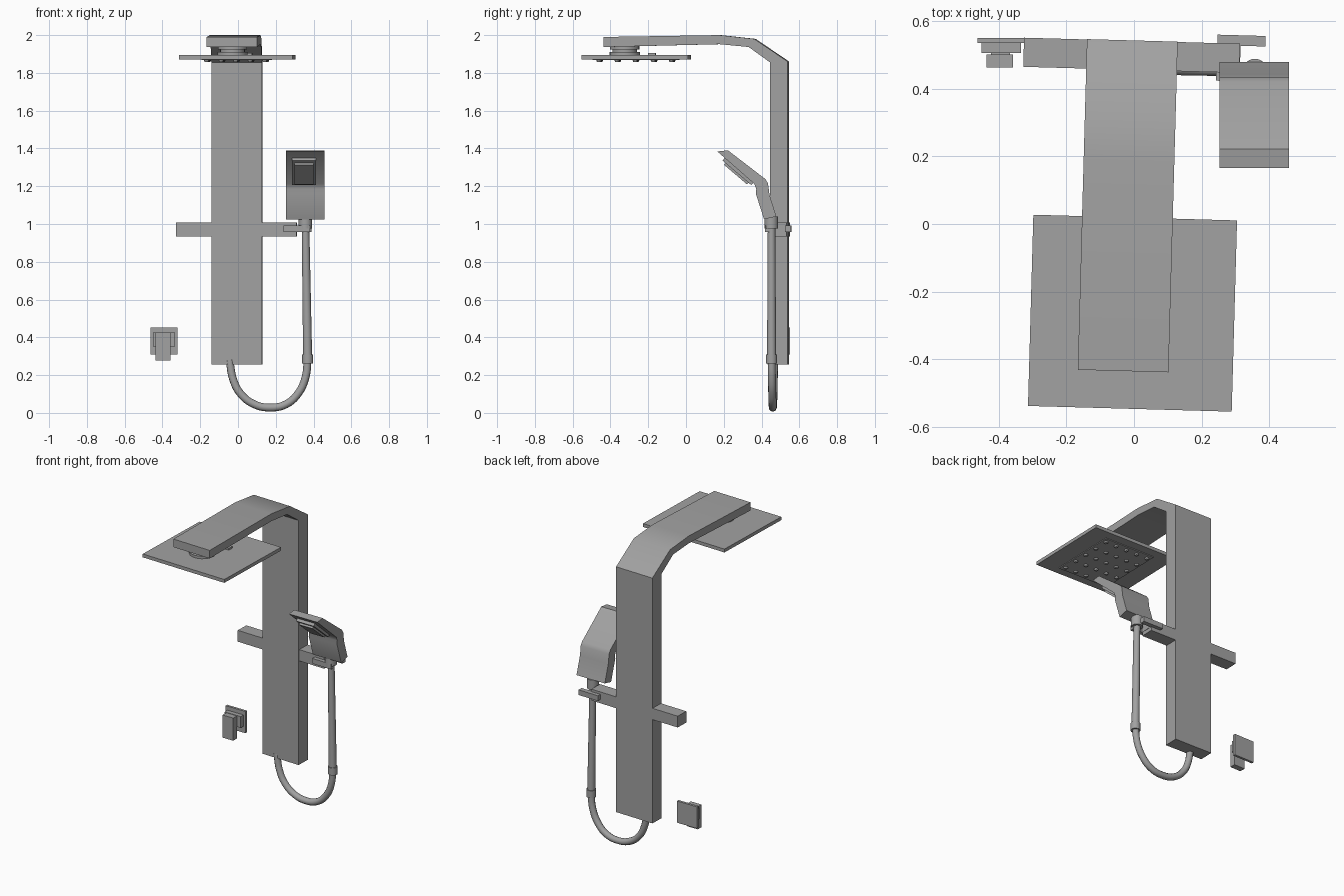
import bpy, bmesh, math
from mathutils import Matrix, Vector

default = bpy.data.objects.get("Cube")
if default:
    bpy.data.objects.remove(default, do_unlink=True)

steel = bpy.data.materials.new("grey_metal")
steel.use_nodes = True
GREY = (0.36, 0.36, 0.36, 1)
steel.diffuse_color = GREY
steel.node_tree.nodes["Principled BSDF"].inputs["Base Color"].default_value = GREY

# The column assembly is turned slightly about the vertical axis
TURN = Matrix.Rotation(math.radians(-1.6), 4, 'Z')
NONE = Matrix.Identity(4)


def finish(name, bm, matrix=NONE, angle=30):
    bmesh.ops.recalc_face_normals(bm, faces=bm.faces)
    mesh = bpy.data.meshes.new(name)
    bm.to_mesh(mesh)
    bm.free()
    mesh.materials.append(steel)
    obj = bpy.data.objects.new(name, mesh)
    bpy.context.collection.objects.link(obj)
    obj.matrix_world = matrix
    smooth(obj, angle)
    return obj


def smooth(obj, angle=30):
    bpy.ops.object.select_all(action='DESELECT')
    obj.select_set(True)
    bpy.context.view_layer.objects.active = obj
    bpy.ops.object.shade_smooth_by_angle(angle=math.radians(angle))


def box(name, x, y, z, matrix=NONE):
    """Box from (low, high) pairs on each axis."""
    bm = bmesh.new()
    size = Matrix.Diagonal((x[1] - x[0], y[1] - y[0], z[1] - z[0], 1))
    centre = Matrix.Translation((sum(x) / 2, sum(y) / 2, sum(z) / 2))
    bmesh.ops.create_cube(bm, size=1, matrix=centre @ size)
    return finish(name, bm, matrix)


def add_tube(bm, x, y, z, r_low, r_high, sides=24):
    bmesh.ops.create_cone(bm, cap_ends=True, segments=sides, radius1=r_low, radius2=r_high,
                          depth=z[1] - z[0], matrix=Matrix.Translation((x, y, sum(z) / 2)))


def tube(name, x, y, z, r_low, r_high=None, matrix=NONE):
    bm = bmesh.new()
    add_tube(bm, x, y, z, r_low, r_high or r_low)
    return finish(name, bm, matrix)


def prism(name, profile, x, matrix=NONE, angle=30):
    """Side profile in (y, z), extruded across x."""
    bm = bmesh.new()
    face = bm.faces.new([bm.verts.new((x[0], y, z)) for y, z in profile])
    new = bmesh.ops.extrude_face_region(bm, geom=[face])["geom"]
    bmesh.ops.translate(bm, vec=(x[1] - x[0], 0, 0),
                        verts=[v for v in new if isinstance(v, bmesh.types.BMVert)])
    return finish(name, bm, matrix, angle)


# Column with bent overhead arm
prism("column_and_arm",
      [(0.449, 0.255), (0.542, 0.255), (0.542, 1.86), (0.365, 1.98), (0.18, 2.0),
       (-0.435, 1.99), (-0.435, 1.937), (0.18, 1.952), (0.335, 1.937), (0.449, 1.855)],
      (-0.154, 0.114), TURN)
box("crossbar", (-0.34, 0.298), (0.455, 0.541), (0.934, 1.008), TURN)

# Overhead shower
box("shower_plate", (-0.298, 0.304), (-0.546, 0.019), (1.872, 1.894), TURN)
box("nozzle_panel", (-0.18, 0.18), (-0.49, -0.04), (1.867, 1.873), TURN)
tube("arm_collar", -0.02, -0.325, (1.925, 1.945), 0.078, matrix=TURN)
tube("swivel", -0.02, -0.325, (1.908, 1.926), 0.065, matrix=TURN)
tube("swivel_base", -0.02, -0.325, (1.892, 1.91), 0.08, matrix=TURN)
box("plate_catch", (0.0, 0.08), (-0.2, -0.16), (1.892, 1.905), TURN)
nozzles = bmesh.new()
for i in range(-2, 3):
    for j in range(-2, 3):
        add_tube(nozzles, i * 0.077, -0.265 + j * 0.096, (1.858, 1.868), 0.01, 0.014, 10)
finish("nozzles", nozzles, TURN)

# Hand shower holder
box("holder_back", (0.231, 0.373), (0.535, 0.566), (0.958, 0.992), TURN)
box("holder_front", (0.23, 0.368), (0.43, 0.457), (0.958, 0.992), TURN)
box("holder_link", (0.24, 0.3), (0.43, 0.55), (0.958, 0.992), TURN)
tube("holder_collar", 0.357, 0.452, (0.976, 1.04), 0.036)

# Hand shower
prism("hand_shower",
      [(0.166, 1.384), (0.222, 1.39), (0.42, 1.238), (0.434, 1.215), (0.442, 1.155),
       (0.478, 1.04), (0.413, 1.025), (0.37, 1.16), (0.372, 1.185), (0.362, 1.212)],
      (0.253, 0.458), angle=40)
slope = Vector((0, 0.761, -0.648))
out = Vector((0, -0.648, -0.761))
frame = Matrix((Vector((1, 0, 0)), slope, out)).transposed().to_4x4()
face = Matrix.Translation((0.349, 0.28, 1.283)) @ frame
box("spray_panel", (-0.064, 0.064), (-0.1, 0.1), (-0.01, 0.016), face)
box("spray_face", (-0.05, 0.05), (-0.08, 0.08), (0.0, 0.028), face)

# Hose with its coupling
tube("hose_riser", 0, 0, (-0.35, 0.35), 0.024, 0.02,
     matrix=Matrix.Translation((0.363, 0.453, 0.64)) @ Matrix.Rotation(-0.016, 4, 'Y'))
tube("hose_coupling", 0.369, 0.453, (0.262, 0.31), 0.029)
curve = bpy.data.curves.new("hose_loop", 'CURVE')
curve.dimensions = '3D'
curve.bevel_depth = 0.021
curve.bevel_resolution = 3
curve.use_fill_caps = True
path = [(0.369, 0.29), (0.358, 0.19), (0.32, 0.105), (0.255, 0.046), (0.17, 0.028),
        (0.085, 0.046), (0.015, 0.1), (-0.025, 0.175), (-0.045, 0.28)]
spline = curve.splines.new('BEZIER')
spline.resolution_u = 5
spline.bezier_points.add(len(path) - 1)
for i, (point, (x, z)) in enumerate(zip(spline.bezier_points, path)):
    point.co = (x, 0.453 + 0.015 * i / len(path), z)
    point.handle_left_type = point.handle_right_type = 'AUTO'
hose = bpy.data.objects.new("hose_loop", curve)
bpy.context.collection.objects.link(hose)
bpy.ops.object.select_all(action='DESELECT')
hose.select_set(True)
bpy.context.view_layer.objects.active = hose
bpy.ops.object.convert(target='MESH')
hose = bpy.context.object
hose.data.materials.clear()
hose.data.materials.append(steel)
smooth(hose, 50)

# Separate wall valve
box("valve_plate", (-0.463, -0.32), (0.534, 0.55), (0.31, 0.452))
box("valve_block", (-0.45, -0.334), (0.505, 0.536), (0.352, 0.426))
box("valve_stem", (-0.423, -0.367), (0.49, 0.508), (0.36, 0.418))
box("valve_handle", (-0.436, -0.358), (0.462, 0.5), (0.278, 0.426))
